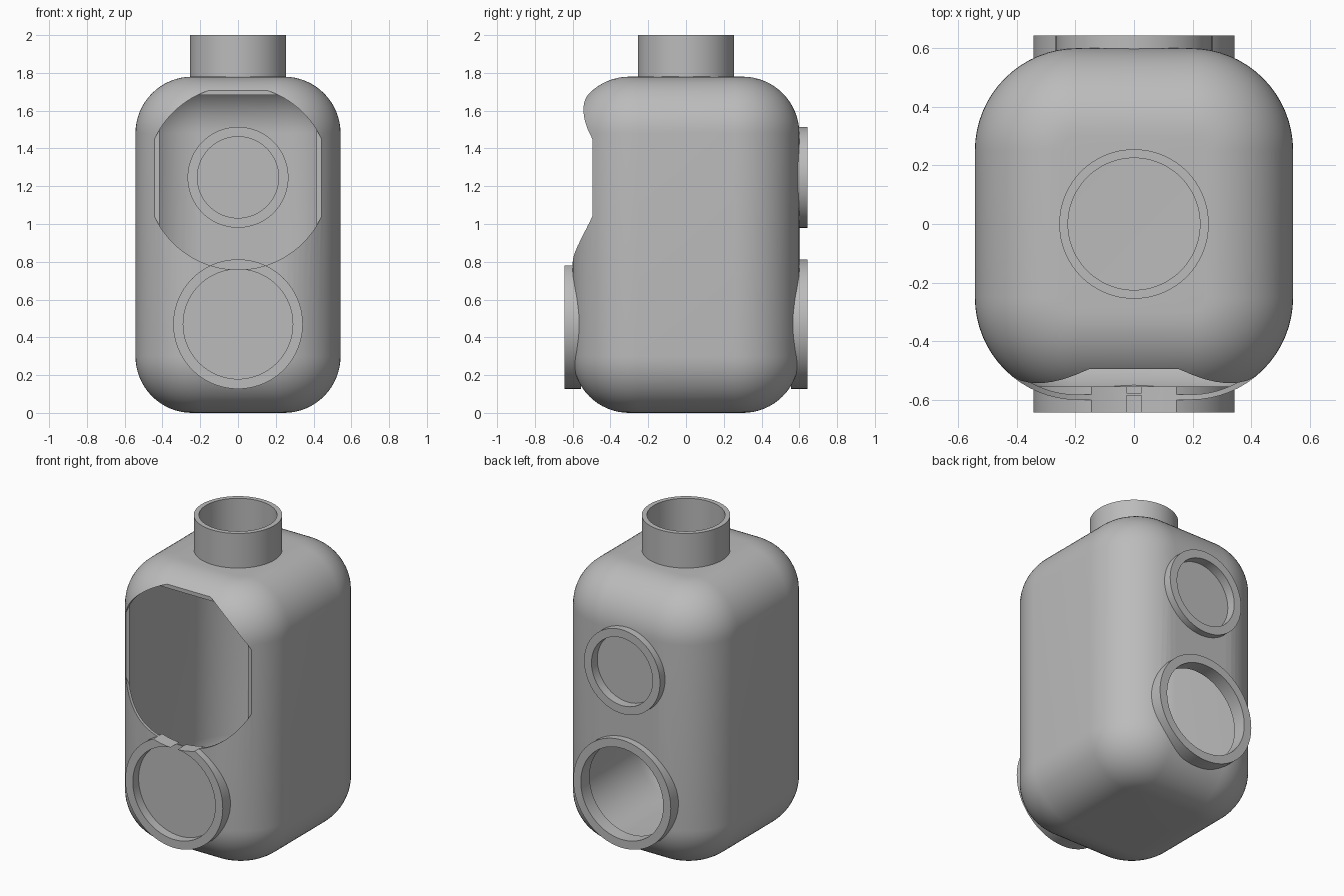
import bpy
import bmesh
import math
from mathutils import Matrix

cube = bpy.data.objects.get("Cube")
if cube:
    bpy.data.objects.remove(cube)

grey = bpy.data.materials.new("plain_grey")
grey.use_nodes = True
COLOUR = (0.5, 0.5, 0.5, 1)
grey.diffuse_color = COLOUR
grey.node_tree.nodes["Principled BSDF"].inputs["Base Color"].default_value = COLOUR

HALF_X, HALF_Y, HEIGHT = 0.543, 0.6, 1.78
SIDE_R, END_R, WALL = 0.35, 0.3, 0.018
STEPS = 16


def new_object(name, bm):
    bmesh.ops.recalc_face_normals(bm, faces=bm.faces)
    mesh = bpy.data.meshes.new(name)
    bm.to_mesh(mesh)
    bm.free()
    mesh.materials.append(grey)
    obj = bpy.data.objects.new(name, mesh)
    bpy.context.collection.objects.link(obj)
    return obj


def rounded_outline(hx, hy, r):
    """Rounded rectangle, counter-clockwise."""
    points = []
    for quarter, (sx, sy) in enumerate([(1, 1), (-1, 1), (-1, -1), (1, -1)]):
        for i in range(STEPS + 1):
            a = (quarter + i / STEPS) * math.pi / 2
            points.append((sx * (hx - r) + r * math.cos(a),
                           sy * (hy - r) + r * math.sin(a)))
    return points


def rounded_block(name, gap):
    """Rounded box, shrunk inwards by gap on all sides."""
    bm = bmesh.new()
    end_r = END_R - gap
    levels = []
    for i in range(STEPS + 1):
        a = i / STEPS * math.pi / 2
        levels.append((gap + end_r * (1 - math.cos(a)), end_r * (1 - math.sin(a))))
    levels += [(HEIGHT - z, inset) for z, inset in reversed(levels)]
    rings = []
    for z, inset in levels:
        shrink = gap + inset
        outline = rounded_outline(HALF_X - shrink, HALF_Y - shrink, SIDE_R - shrink)
        rings.append([bm.verts.new((x, y, z)) for x, y in outline])
    for low, high in zip(rings, rings[1:]):
        for i in range(len(low)):
            j = (i + 1) % len(low)
            bm.faces.new((low[i], low[j], high[j], high[i]))
    bm.faces.new(rings[0])
    bm.faces.new(rings[-1])
    return new_object(name, bm)


def cylinder(name, axis, centre, start, end, radius):
    """Cylinder from start to end along y (at height centre) or along z."""
    bm = bmesh.new()
    bmesh.ops.create_cone(bm, cap_ends=True, segments=96, radius1=radius,
                          radius2=radius, depth=abs(end - start))
    middle = (start + end) / 2
    if axis == "y":
        bm.transform(Matrix.Translation((0, middle, centre))
                     @ Matrix.Rotation(math.pi / 2, 4, "X"))
    else:
        bm.transform(Matrix.Translation((0, 0, middle)))
    return new_object(name, bm)


def cut(target, *cutters):
    """Subtract the cutters and remove them."""
    for cutter in cutters:
        mod = target.modifiers.new("cut", "BOOLEAN")
        mod.operation = "DIFFERENCE"
        mod.solver = "EXACT"
        mod.object = cutter
        cutter.hide_render = True
        bpy.context.view_layer.objects.active = target
        bpy.ops.object.modifier_apply(modifier=mod.name)
        bpy.data.objects.remove(cutter)


def window_cutter():
    return cylinder("window_cutter", "y", 1.245, -0.9, -0.495, 0.487)


# Hollow body with the large front window
body = rounded_block("body", 0)
cut(body, rounded_block("cavity", WALL), window_cutter())
parts = [body]

# Ports: name, axis, height, inner end, outer end, outer and inner radius, closed
ports = [
    ("front_port", "y", 0.47, -0.555, -0.643, 0.343, 0.29, True),
    ("back_lower_port", "y", 0.47, 0.555, 0.643, 0.343, 0.29, False),
    ("back_upper_port", "y", 1.247, 0.555, 0.643, 0.267, 0.215, True),
    ("neck", "z", 0, 1.745, 2, 0.255, 0.225, False),
]
for name, axis, height, start, end, outer, inner, closed in ports:
    reach = (end - start) * 0.5
    bore = (start - reach, end + reach, inner)
    cut(body, cylinder("bore", axis, height, bore[0], bore[1], inner + 0.01))
    pipe = cylinder(name, axis, height, start, end, outer)
    cut(pipe, cylinder("bore", axis, height, *bore))
    if name == "front_port":
        cut(pipe, window_cutter())
    parts.append(pipe)
    if closed:
        side = math.copysign(1, end)
        plug = cylinder(name + "_plug", axis, height, side * 0.576, side * 0.585,
                        inner + 0.003)
        if name == "front_port":
            cut(plug, window_cutter())
        parts.append(plug)

# Smooth shading with sharp rims
bpy.ops.object.select_all(action="DESELECT")
for part in parts:
    part.select_set(True)
bpy.context.view_layer.objects.active = body
bpy.ops.object.shade_smooth_by_angle(angle=math.radians(30))
